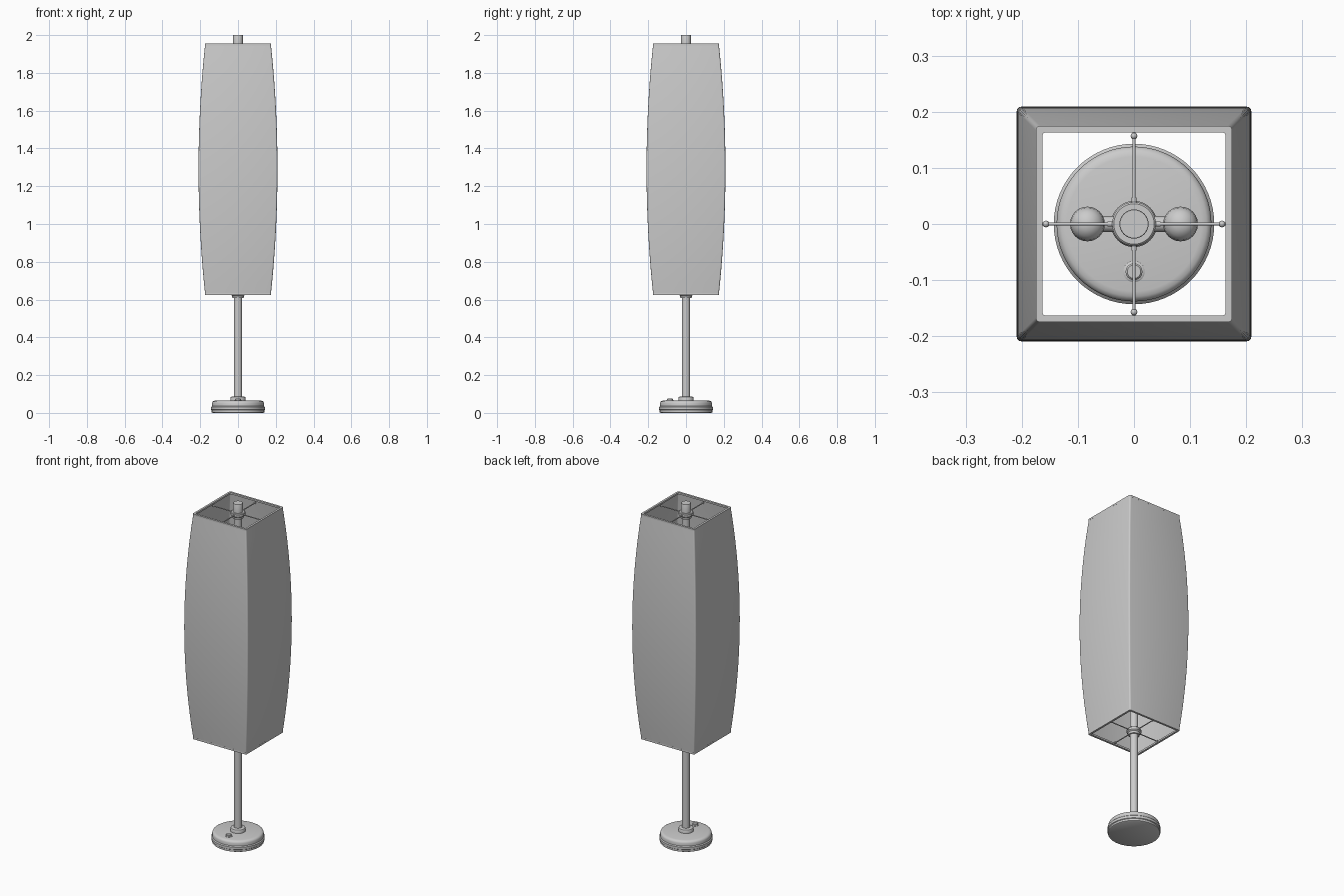
import bpy, bmesh, math
from mathutils import Vector

if "Cube" in bpy.data.objects:
    bpy.data.objects.remove(bpy.data.objects["Cube"])


def finish(bm, name, angle=35):
    bmesh.ops.recalc_face_normals(bm, faces=bm.faces)
    me = bpy.data.meshes.new(name)
    bm.to_mesh(me)
    bm.free()
    ob = bpy.data.objects.new(name, me)
    bpy.context.collection.objects.link(ob)
    bpy.ops.object.select_all(action='DESELECT')
    ob.select_set(True)
    bpy.context.view_layer.objects.active = ob
    bpy.ops.object.shade_smooth_by_angle(angle=math.radians(angle))
    return ob


def loft(name, rings, closed=False):
    """Skin a list of equal-length point rings; cap the ends unless closed."""
    bm = bmesh.new()
    vr = [[bm.verts.new(p) for p in r] for r in rings]
    pairs = list(zip(vr, vr[1:]))
    if closed:
        pairs.append((vr[-1], vr[0]))
    n = len(vr[0])
    for a, b in pairs:
        for i in range(n):
            j = (i + 1) % n
            bm.faces.new((a[i], a[j], b[j], b[i]))
    if not closed:
        bm.faces.new(vr[0])
        bm.faces.new(vr[-1])
    return finish(bm, name)


def lathe(name, profile, x=0, y=0, n=48, closed=False):
    rings = [[(x + r * math.cos(2 * math.pi * i / n), y + r * math.sin(2 * math.pi * i / n), z)
              for i in range(n)] for r, z in profile]
    return loft(name, rings, closed)


def square(h, z, r=0.008):
    """Rounded square ring with half width h."""
    pts = []
    for k in range(4):
        c = math.pi / 4 + k * math.pi / 2
        cx = math.copysign(h - r, math.cos(c))
        cy = math.copysign(h - r, math.sin(c))
        for s in range(5):
            a = k * math.pi / 2 + s * math.pi / 8
            pts.append((cx + r * math.cos(a), cy + r * math.sin(a), z))
    return pts


def rod(name, a, b, r, n=12):
    a, b = Vector(a), Vector(b)
    d = (b - a).normalized()
    u = d.orthogonal().normalized()
    v = d.cross(u)
    return loft(name, [[p + r * (u * math.cos(2 * math.pi * i / n) + v * math.sin(2 * math.pi * i / n))
                        for i in range(n)] for p in (a, b)])


def ball(name, loc, r):
    bm = bmesh.new()
    bmesh.ops.create_uvsphere(bm, u_segments=12, v_segments=8, radius=r)
    bmesh.ops.translate(bm, verts=bm.verts, vec=loc)
    return finish(bm, name, 60)


# Base, foot switch, pole, collar and top cap
lathe("base", [(0.134, 0), (0.139, 0.003), (0.139, 0.014), (0.143, 0.017), (0.143, 0.031),
               (0.138, 0.036), (0.138, 0.052), (0.135, 0.059), (0.129, 0.063), (0.12, 0.065)], n=64)
lathe("switch_ring", [(0.019, 0.063), (0.019, 0.067), (0.016, 0.069)], y=-0.085, n=24)
lathe("switch_button", [(0.015, 0.066), (0.015, 0.073), (0.012, 0.076)], y=-0.085, n=24)
lathe("base_collar", [(0.041, 0.063), (0.041, 0.078), (0.038, 0.084), (0.03, 0.087)])
lathe("pole", [(0.022, 0.06), (0.022, 1.96)], n=32)
lathe("top_cap", [(0.026, 1.945), (0.026, 1.998), (0.025, 2.0)], n=32)

# Bulging square shade with thin walls
Z0, Z1, N = 0.627, 1.953, 20
outer, inner = [], []
for i in range(N + 1):
    t = 2 * i / N - 1
    h = 0.174 + 0.035 * (1 - t * t)
    z = Z0 + (Z1 - Z0) * i / N
    outer.append(square(h, z))
    inner.append(square(h - 0.004, z, 0.005))
loft("shade", outer + inner[::-1], closed=True)

# Rims, hubs and spokes at both ends of the shade
for end, z, zs in (("bottom", 0.625, 0.632), ("top", 1.945, 1.938)):
    loft(end + "_rim", [square(0.175, z), square(0.175, z + 0.01),
                        square(0.163, z + 0.01, 0.005), square(0.163, z, 0.005)], closed=True)
    lathe(end + "_hub", [(0.021, zs - 0.024), (0.03, zs - 0.024), (0.032, zs - 0.012), (0.039, zs - 0.006),
                         (0.039, zs + 0.008), (0.036, zs + 0.011), (0.021, zs + 0.011)], closed=True)
    for k in range(4):
        d = Vector((math.cos(k * math.pi / 2), math.sin(k * math.pi / 2), 0))
        up = Vector((0, 0, zs))
        rod(f"{end}_spoke_{k}", d * 0.03 + up, d * 0.166 + up, 0.003)
        rod(f"{end}_spoke_root_{k}", d * 0.035 + up, d * 0.047 + up, 0.005)
        ball(f"{end}_spoke_tip_{k}", d * 0.157 + up, 0.006)

# Bulb holder inside the shade, with two upright sockets and bulbs
lathe("holder_collar", [(0.034, 1.19), (0.034, 1.25)], n=32)
for side, s in (("left", -1), ("right", 1)):
    rod(side + "_bulb_arm", (s * 0.02, 0, 1.22), (s * 0.083, 0, 1.22), 0.014, 20)
    lathe(side + "_socket", [(0.016, 1.2), (0.022, 1.205), (0.022, 1.27), (0.018, 1.275)], x=s * 0.083, n=24)
    lathe(side + "_bulb", [(0.014, 1.27), (0.015, 1.29), (0.022, 1.315), (0.029, 1.335), (0.031, 1.35),
                           (0.029, 1.364), (0.022, 1.375), (0.012, 1.381), (0.003, 1.383)],
          x=s * 0.083, n=24)
